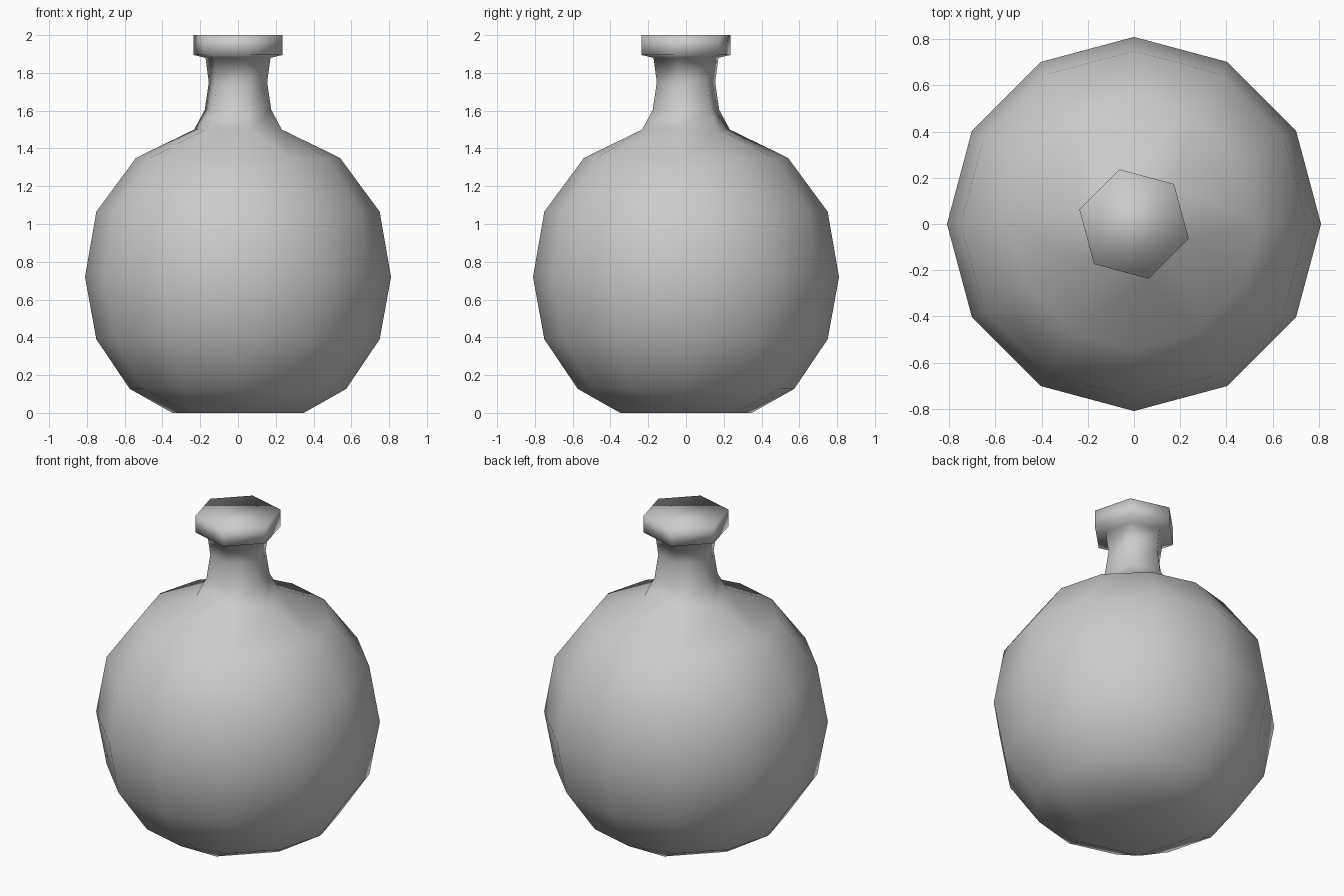
import bpy, bmesh
from math import cos, sin, radians

if "Cube" in bpy.data.objects:
    bpy.data.objects.remove(bpy.data.objects["Cube"])

bm = bmesh.new()


def ring(radius, z, sides, start):
    step = 360 / sides
    return [bm.verts.new((radius * cos(radians(start + i * step)),
                          radius * sin(radians(start + i * step)), z))
            for i in range(sides)]


def stack(profile, sides, start):
    """Rings joined by quads; returns the first and last ring."""
    rings = [ring(r, z, sides, start) for r, z in profile]
    for a, b in zip(rings, rings[1:]):
        for i in range(sides):
            j = (i + 1) % sides
            bm.faces.new((a[i], a[j], b[j], b[i]))
    return rings[0], rings[-1]


def join(twelve, six):
    """Alternate triangles and quads between a 12-ring and a 6-ring."""
    for k in range(6):
        a, b, c = (twelve[(2 * k + o) % 12] for o in (0, 1, 2))
        bm.faces.new((a, b, six[k]))
        bm.faces.new((b, c, six[(k + 1) % 6], six[k]))


# round twelve-sided belly
belly_low, belly_top = stack(
    [(0.573, 0.127), (0.75, 0.39), (0.81, 0.72), (0.75, 1.065), (0.54, 1.35)],
    12, -30)

# six-sided foot
foot = ring(0.36, 0.0, 6, -15)
join(belly_low, foot)
bm.faces.new(foot)

# six-sided neck and lip with closed top
neck_low, lip_top = stack(
    [(0.24, 1.5), (0.182, 1.605), (0.16, 1.75), (0.178, 1.88),
     (0.245, 1.895), (0.245, 2.0)], 6, -15)
join(belly_top, neck_low)
bm.faces.new(lip_top)

bmesh.ops.recalc_face_normals(bm, faces=bm.faces)
for f in bm.faces:
    f.smooth = True

mesh = bpy.data.meshes.new("round_flask")
bm.to_mesh(mesh)
bm.free()
flask = bpy.data.objects.new("round_flask", mesh)
bpy.context.collection.objects.link(flask)
